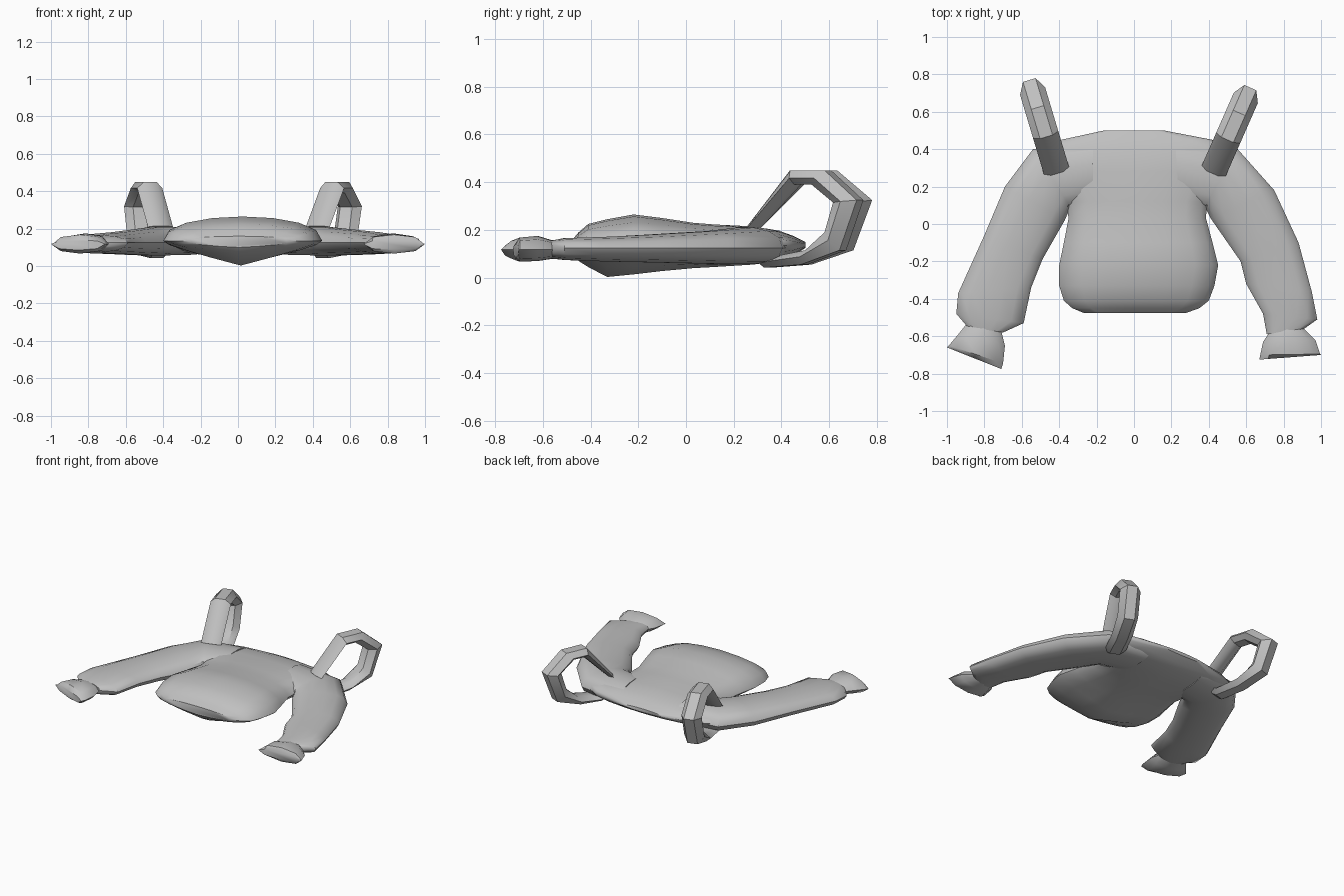
import bpy
import bmesh
import math
from mathutils import Vector

default_cube = bpy.data.objects.get("Cube")
if default_cube:
    bpy.data.objects.remove(default_cube, do_unlink=True)

# One plain cloth colour
cloth = bpy.data.materials.new("grey cloth")
cloth.use_nodes = True
grey = (0.53, 0.53, 0.53, 1)
cloth.diffuse_color = grey
cloth.node_tree.nodes["Principled BSDF"].inputs["Base Color"].default_value = grey


def loft(name, rings, angle=40):
    """Skin a list of point rings into one closed, smooth-shaded object."""
    bm = bmesh.new()
    loops = [[bm.verts.new(point) for point in ring] for ring in rings]
    for near, far in zip(loops, loops[1:]):
        count = len(near)
        for i in range(count):
            j = (i + 1) % count
            bm.faces.new((near[i], near[j], far[j], far[i]))
    bm.faces.new(loops[0])
    bm.faces.new(loops[-1])
    bmesh.ops.recalc_face_normals(bm, faces=bm.faces)
    mesh = bpy.data.meshes.new(name)
    bm.to_mesh(mesh)
    bm.free()
    mesh.materials.append(cloth)
    obj = bpy.data.objects.new(name, mesh)
    bpy.context.collection.objects.link(obj)
    bpy.ops.object.select_all(action="DESELECT")
    obj.select_set(True)
    bpy.context.view_layer.objects.active = obj
    bpy.ops.object.shade_smooth_by_angle(angle=math.radians(angle))
    return obj


def cloth_ring(edge_a, edge_b, low, high, middle, keel=0.0, sides=16):
    """Padded cross-section between two seam points; keel sharpens the underside."""
    a, b = Vector(edge_a), Vector(edge_b)
    centre, half = (a + b) / 2, (a - b) / 2
    ring = []
    for i in range(sides):
        turn = math.tau * i / sides
        across, rise = math.cos(turn), math.sin(turn)
        flat = centre + half * across
        bulge = abs(rise) ** 0.85
        if rise >= 0:
            z = middle + (high - middle) * bulge
        else:
            pointed = 1 - abs(across)
            z = middle - (middle - low) * (bulge * (1 - keel) + pointed * keel)
        ring.append((flat.x, flat.y, z))
    return ring


# Torso: y, right edge, left edge, underside, top, sharpness of the underside
torso_rows = [
    (-0.475, -0.27, 0.28, 0.10, 0.16, 0.3),
    (-0.45, -0.33, 0.35, 0.07, 0.19, 0.5),
    (-0.41, -0.375, 0.40, 0.045, 0.225, 0.7),
    (-0.33, -0.40, 0.43, 0.003, 0.245, 0.8),
    (-0.22, -0.40, 0.45, 0.014, 0.265, 0.7),
    (-0.10, -0.375, 0.42, 0.028, 0.25, 0.5),
    (0.03, -0.35, 0.385, 0.04, 0.23, 0.3),
    (0.12, -0.36, 0.39, 0.045, 0.223, 0.1),
    (0.28, -0.46, 0.47, 0.055, 0.215, 0),
    (0.39, -0.52, 0.53, 0.07, 0.197, 0),
    (0.45, -0.39, 0.42, 0.09, 0.175, 0),
    (0.50, -0.16, 0.16, 0.125, 0.15, 0),
]
loft("torso", [
    cloth_ring((right, y), (left, y), low, high, 0.135, keel)
    for y, right, left, low, high, keel in torso_rows
])

# Sleeves: outer and inner seam points from the shoulder to the wrist
left_seams = [
    ((0.22, 0.45), (0.24, 0.12)),
    ((0.55, 0.405), (0.38, 0.09)),
    ((0.75, 0.18), (0.41, 0.03)),
    ((0.88, -0.10), (0.57, -0.20)),
    ((0.95, -0.36), (0.60, -0.32)),
    ((0.98, -0.51), (0.69, -0.48)),
    ((0.91, -0.56), (0.71, -0.59)),
]
right_seams = [
    ((-0.22, 0.45), (-0.22, 0.12)),
    ((-0.54, 0.40), (-0.34, 0.09)),
    ((-0.69, 0.20), (-0.37, 0.02)),
    ((-0.80, -0.06), (-0.49, -0.19)),
    ((-0.94, -0.37), (-0.55, -0.34)),
    ((-0.95, -0.48), (-0.59, -0.53)),
    ((-0.89, -0.55), (-0.70, -0.58)),
]
sleeve_heights = [
    (0.06, 0.21), (0.055, 0.212), (0.057, 0.197), (0.063, 0.182),
    (0.067, 0.172), (0.073, 0.167), (0.08, 0.155),
]

# Cuffs: pinched wrist, flare and wide flat opening
left_cuff = [
    ((0.90, -0.55), (0.73, -0.57)),
    ((0.97, -0.62), (0.69, -0.63)),
    ((0.995, -0.695), (0.675, -0.70)),
    ((1.0, -0.70), (0.67, -0.725)),
]
right_cuff = [
    ((-0.90, -0.54), (-0.71, -0.57)),
    ((-0.94, -0.59), (-0.69, -0.65)),
    ((-0.99, -0.65), (-0.70, -0.745)),
    ((-1.0, -0.66), (-0.71, -0.775)),
]
cuff_heights = [(0.08, 0.155), (0.07, 0.175), (0.067, 0.168), (0.085, 0.14)]


def seam_tube(name, seams, heights, middle, sides):
    loft(name, [
        cloth_ring(outer, inner, low, high, middle, sides=sides)
        for (outer, inner), (low, high) in zip(seams, heights)
    ])


for side, seams, cuff in (("left", left_seams, left_cuff),
                          ("right", right_seams, right_cuff)):
    seam_tube(side + "_sleeve", seams, sleeve_heights, 0.125, 14)
    seam_tube(side + "_cuff", cuff, cuff_heights, 0.118, 8)

# Shoulder loops: outer and inner points of the band, as y and z
band = [
    ((0.27, 0.215), (0.30, 0.205)),
    ((0.47, 0.45), (0.49, 0.39)),
    ((0.63, 0.45), (0.57, 0.39)),
    ((0.78, 0.325), (0.67, 0.315)),
    ((0.70, 0.115), (0.63, 0.19)),
    ((0.52, 0.055), (0.54, 0.115)),
    ((0.35, 0.042), (0.40, 0.09)),
    ((0.29, 0.085), (0.31, 0.10)),
]
# Band section: position across the width, then from inner to outer point
band_section = [(-0.5, 1), (0.5, 1), (1, 0.45), (0.5, 0), (-0.5, 0), (-1, 0.45)]


def shoulder_loop(name, start_x, slope, stretch, half_width=0.07):
    root = band[0][0][0]
    across = Vector((1, -slope, 0)).normalized() * half_width
    rings = []
    for outer, inner in band:
        ring = []
        for offset, depth in band_section:
            y, z = Vector(inner).lerp(Vector(outer), depth)
            reach = (y - root) * stretch
            ring.append(Vector((start_x + reach * slope, root + reach, z)) + across * offset)
        rings.append(ring)
    loft(name, rings, angle=35)


shoulder_loop("left_shoulder_loop", 0.42, 0.44, 0.9)
shoulder_loop("right_shoulder_loop", -0.41, -0.3, 0.98)
